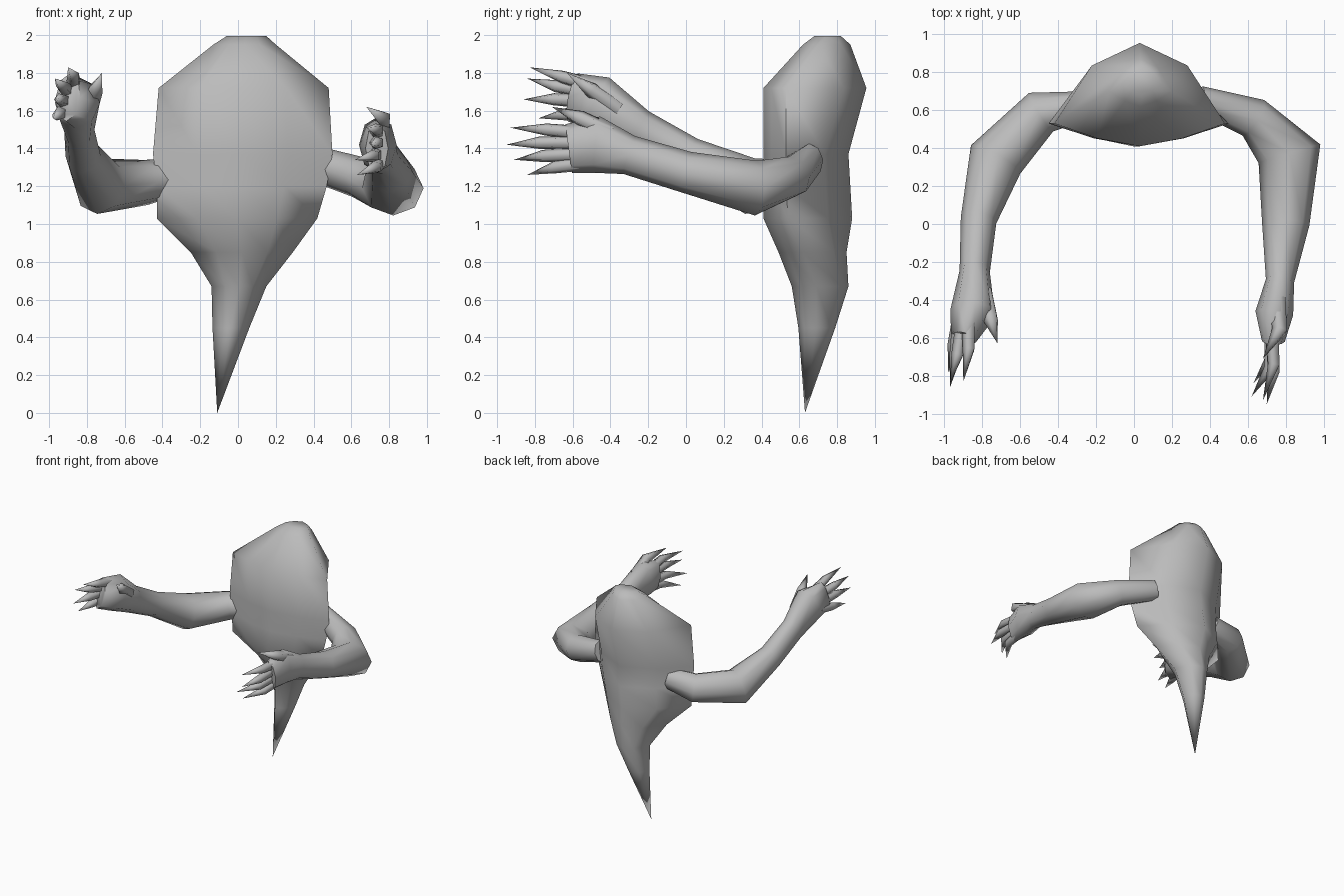
import bpy, bmesh, math
from mathutils import Vector

grey = bpy.data.materials.new("plain grey")
grey.diffuse_color = (0.5, 0.5, 0.5, 1)


def loft(name, rings, angle=75):
    """Skin a list of rings (equal length); a one-point ring closes to a tip."""
    bm = bmesh.new()
    rows = [[bm.verts.new(p) for p in r] for r in rings]
    for a, b in zip(rows, rows[1:]):
        n = max(len(a), len(b))
        for i in range(n):
            j = (i + 1) % n
            if len(b) == 1:
                bm.faces.new((a[i], a[j], b[0]))
            else:
                bm.faces.new((a[i], a[j], b[j], b[i]))
    for r in (rows[0], rows[-1]):
        if len(r) > 1:
            bm.faces.new(r)
    bmesh.ops.recalc_face_normals(bm, faces=bm.faces)
    me = bpy.data.meshes.new(name)
    bm.to_mesh(me)
    bm.free()
    me.materials.append(grey)
    ob = bpy.data.objects.new(name, me)
    bpy.context.collection.objects.link(ob)
    bpy.ops.object.select_all(action='DESELECT')
    ob.select_set(True)
    bpy.context.view_layer.objects.active = ob
    bpy.ops.object.shade_smooth_by_angle(angle=math.radians(angle))
    return ob


def tube(name, stations, sides=8):
    """Stations are (centre, half width, half height); zero width makes a tip."""
    pts = [Vector(s[0]) for s in stations]
    rings = []
    for k, (c, w, h) in enumerate(stations):
        if w == 0:
            rings.append([c])
            continue
        t = (pts[min(k + 1, len(pts) - 1)] - pts[max(k - 1, 0)]).normalized()
        u = t.cross(Vector((0, 0, 1))).normalized()
        v = u.cross(t)
        rings.append([pts[k] + u * w * math.cos(a) + v * h * math.sin(a)
                      for a in (2 * math.pi * i / sides for i in range(sides))])
    return loft(name, rings)


# Body: z, left x, right x, front y, side-edge y, back y, back fullness
levels = [
    (1.995, -0.06, 0.15, 0.68, 0.74, 0.82, 0.72),
    (1.95, -0.13, 0.20, 0.62, 0.70, 0.87, 0.72),
    (1.72, -0.42, 0.48, 0.41, 0.53, 0.955, 0.72),
    (1.37, -0.45, 0.50, 0.41, 0.53, 0.86, 0.62),
    (1.20, -0.43, 0.47, 0.41, 0.53, 0.87, 0.62),
    (1.03, -0.43, 0.42, 0.41, 0.54, 0.88, 0.62),
    (0.85, -0.25, 0.29, 0.49, 0.62, 0.85, 0.72),
    (0.67, -0.14, 0.15, 0.56, 0.69, 0.86, 0.78),
    (0.45, -0.135, 0.06, 0.595, 0.69, 0.79, 0.78),
]
rings = []
for z, xl, xr, yf, ye, yb, full in levels:
    xc = (xl + xr) / 2
    ym = ye + full * (yb - ye)
    rings.append([
        (xl, ye, z), ((xl + xc) / 2, yf + 0.35 * (ye - yf), z), (xc, yf, z),
        ((xr + xc) / 2, yf + 0.35 * (ye - yf), z), (xr, ye, z),
        (xc + 0.56 * (xr - xc), ym, z), (xc, yb, z),
        (xc + 0.56 * (xl - xc), ym, z)])
rings.append([(-0.11, 0.63, 0.0)])
loft("body", rings, 100)

# Arms, from shoulder to knuckles
tube("right_arm", [
    ((0.34, 0.66, 1.34), 0.07, 0.09), ((0.63, 0.56, 1.25), 0.11, 0.11),
    ((0.82, 0.37, 1.19), 0.17, 0.145), ((0.80, 0.0, 1.275), 0.125, 0.11),
    ((0.77, -0.30, 1.365), 0.075, 0.105), ((0.74, -0.47, 1.42), 0.10, 0.15),
    ((0.735, -0.62, 1.40), 0.06, 0.13)])
tube("left_arm", [
    ((-0.28, 0.62, 1.26), 0.08, 0.09), ((-0.49, 0.59, 1.22), 0.12, 0.12),
    ((-0.73, 0.34, 1.20), 0.15, 0.15), ((-0.82, 0.02, 1.36), 0.095, 0.10),
    ((-0.84, -0.25, 1.50), 0.08, 0.11), ((-0.85, -0.47, 1.64), 0.12, 0.15),
    ((-0.90, -0.60, 1.67), 0.07, 0.13)])

# Fingers and thumbs: base, middle, tip
digits = {
    "right": [
        ((0.73, -0.55, 1.48), (0.74, -0.74, 1.50), (0.68, -0.93, 1.51)),
        ((0.73, -0.55, 1.43), (0.74, -0.78, 1.43), (0.70, -0.95, 1.42)),
        ((0.73, -0.55, 1.37), (0.72, -0.76, 1.36), (0.62, -0.91, 1.34)),
        ((0.74, -0.55, 1.32), (0.73, -0.70, 1.30), (0.63, -0.84, 1.26)),
        ((0.76, -0.40, 1.48), (0.77, -0.56, 1.56), (0.68, -0.71, 1.62))],
    "left": [
        ((-0.87, -0.52, 1.74), (-0.87, -0.66, 1.78), (-0.90, -0.83, 1.83)),
        ((-0.90, -0.52, 1.70), (-0.93, -0.69, 1.73), (-0.97, -0.84, 1.77)),
        ((-0.92, -0.52, 1.65), (-0.94, -0.70, 1.66), (-0.97, -0.86, 1.66)),
        ((-0.92, -0.50, 1.60), (-0.95, -0.64, 1.58), (-0.98, -0.78, 1.56)),
        ((-0.79, -0.36, 1.61), (-0.755, -0.50, 1.71), (-0.72, -0.63, 1.80))],
}
for side, fingers in digits.items():
    for k, (base, mid, tip) in enumerate(fingers):
        thumb = k == 4
        name = side + ("_thumb" if thumb else f"_finger_{k + 1}")
        w = 0.05 if thumb else 0.04
        tube(name, [(base, w, w), (mid, w * 0.85, w * 0.85), (tip, 0, 0)], 5)
